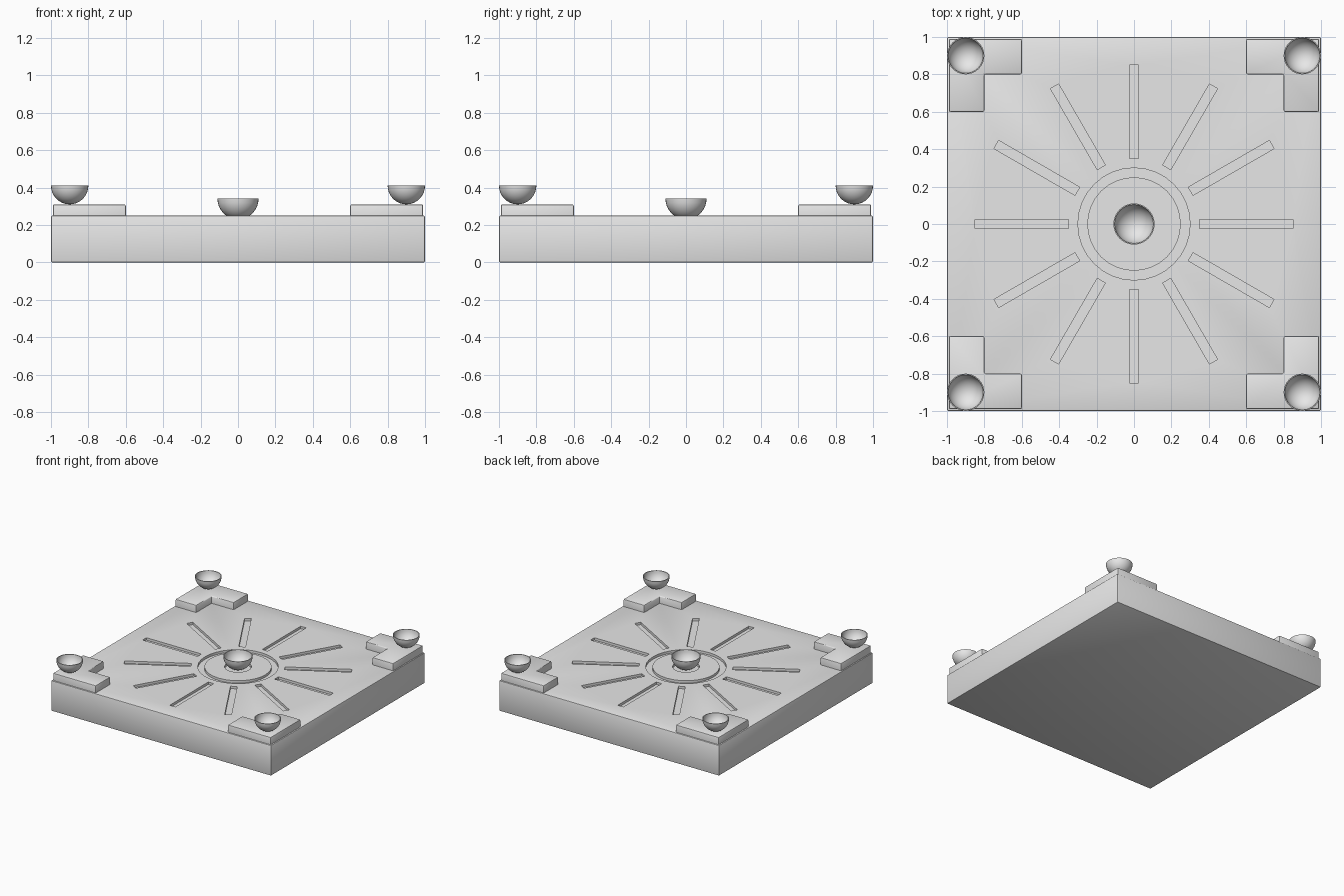
import bpy, bmesh
from math import sin, cos, pi, radians
from mathutils import Matrix, Vector

cube = bpy.data.objects.get("Cube")
if cube:
    bpy.data.objects.remove(cube, do_unlink=True)

TOP = 0.25      # height of the slab's upper face
DEPTH = 0.02    # depth of the carved grooves

grey = bpy.data.materials.new("light grey")
grey.use_nodes = True
colour = (0.8, 0.8, 0.8, 1)
grey.diffuse_color = colour
grey.node_tree.nodes["Principled BSDF"].inputs["Base Color"].default_value = colour


def make_object(name, bm):
    bmesh.ops.recalc_face_normals(bm, faces=bm.faces)
    mesh = bpy.data.meshes.new(name)
    bm.to_mesh(mesh)
    bm.free()
    mesh.materials.append(grey)
    obj = bpy.data.objects.new(name, mesh)
    bpy.context.collection.objects.link(obj)
    return obj


def activate(obj):
    bpy.ops.object.select_all(action='DESELECT')
    obj.select_set(True)
    bpy.context.view_layer.objects.active = obj


def smooth(obj):
    activate(obj)
    bpy.ops.object.shade_smooth_by_angle(angle=radians(35))


def add_box(bm, size, centre, turn=0):
    matrix = (Matrix.Rotation(turn, 4, 'Z') @ Matrix.Translation(centre)
              @ Matrix.Diagonal((*size, 1)))
    bmesh.ops.create_cube(bm, size=1, matrix=matrix)


def add_lathe(bm, profile, steps=32):
    """Spin a closed (radius, height) outline around the z axis."""
    verts = [bm.verts.new((r, 0, z)) for r, z in profile]
    edges = [bm.edges.new((verts[i - 1], verts[i])) for i in range(len(verts))]
    bmesh.ops.spin(bm, geom=verts + edges, cent=(0, 0, 0), axis=(0, 0, 1),
                   angle=2 * pi, steps=steps, use_merge=True)
    bmesh.ops.remove_doubles(bm, verts=bm.verts, dist=0.0001)


def bowl(name, radius, x, y, bottom, wall=0.006):
    """Open half sphere with a thin wall."""
    angles = [i * pi / 16 for i in range(9)]
    profile = [(r * sin(a), radius - r * cos(a))
               for r, arc in ((radius, angles), (radius - wall, angles[::-1]))
               for a in arc]
    bm = bmesh.new()
    add_lathe(bm, profile)
    obj = make_object(name, bm)
    obj.location = (x, y, bottom)
    smooth(obj)


# Slab with softened edges
bm = bmesh.new()
add_box(bm, (2, 2, TOP), (0, 0, TOP / 2))
bmesh.ops.bevel(bm, geom=bm.edges[:], offset=0.008, segments=2,
                profile=0.5, affect='EDGES')
slab = make_object("slab", bm)

# Carving tool: twelve rays, a ring and a central seat
bm = bmesh.new()
low, high = TOP - DEPTH, TOP + DEPTH
add_lathe(bm, [(0.25, low), (0.3, low), (0.3, high), (0.25, high)])
bmesh.ops.create_cone(bm, cap_ends=True, segments=32, radius1=0.1, radius2=0.1,
                      depth=high - low, matrix=Matrix.Translation((0, 0, TOP)))
for i in range(12):
    add_box(bm, (0.5, 0.05, high - low), (0.6, 0, TOP), i * pi / 6)
cutter = make_object("groove_cutter", bm)
cutter.hide_render = True

carve = slab.modifiers.new("carve", 'BOOLEAN')
carve.operation = 'DIFFERENCE'
carve.solver = 'EXACT'
carve.object = cutter
activate(slab)
bpy.ops.object.modifier_apply(modifier=carve.name)
bpy.data.objects.remove(cutter, do_unlink=True)
smooth(slab)

# Corner brackets, each carrying a bowl
L_SHAPE = [(0.99, 0.99), (0.6, 0.99), (0.6, 0.8), (0.8, 0.8), (0.8, 0.6), (0.99, 0.6)]
for side, sx in (("left", 1), ("right", -1)):
    for end, sy in (("front", -1), ("back", 1)):
        bm = bmesh.new()
        face = bm.faces.new([bm.verts.new((sx * x, sy * y, TOP)) for x, y in L_SHAPE])
        extruded = bmesh.ops.extrude_face_region(bm, geom=[face])["geom"]
        risen = [v for v in extruded if isinstance(v, bmesh.types.BMVert)]
        bmesh.ops.translate(bm, verts=risen, vec=Vector((0, 0, 0.06)))
        bmesh.ops.recalc_face_normals(bm, faces=bm.faces)
        rim = [e for e in bm.edges if max(v.co.z for v in e.verts) > TOP + 0.01]
        bmesh.ops.bevel(bm, geom=rim, offset=0.008, segments=2,
                        profile=0.5, affect='EDGES')
        smooth(make_object(f"{end}_{side}_bracket", bm))
        bowl(f"{end}_{side}_bowl", 0.1, sx * 0.9, sy * 0.9, 0.31)

# Central bowl resting in its seat
bowl("centre_bowl", 0.11, 0, 0, TOP - DEPTH)
